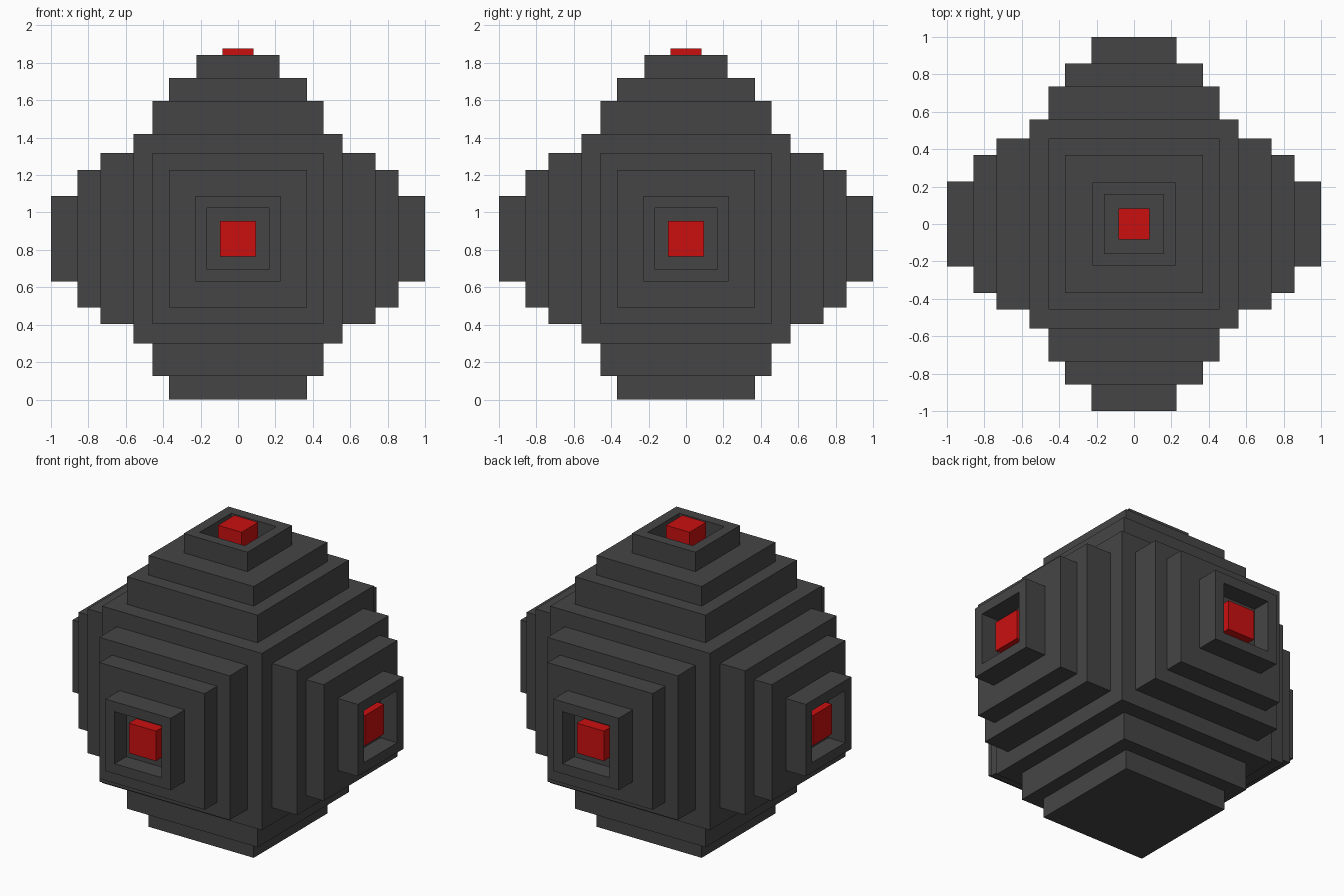
import bpy, bmesh
from math import pi
from mathutils import Matrix, Vector

if "Cube" in bpy.data.objects:
    bpy.data.objects.remove(bpy.data.objects["Cube"])

CENTRE = Vector((0, 0, 0.86))

dark = bpy.data.materials.new("dark_grey")
dark.diffuse_color = (0.06, 0.06, 0.06, 1)
dark.use_nodes = True
dark.node_tree.nodes["Principled BSDF"].inputs["Base Color"].default_value = dark.diffuse_color
red = bpy.data.materials.new("red")
red.diffuse_color = (0.6, 0.005, 0.005, 1)
red.use_nodes = True
red.node_tree.nodes["Principled BSDF"].inputs["Base Color"].default_value = red.diffuse_color


def stepped(name, rings, rot, mat, cap_base=False):
    """Square rings (half width, distance from centre) joined along local z."""
    bm = bmesh.new()
    loops = [[bm.verts.new((sx * h, sy * h, d))
              for sx, sy in ((-1, -1), (1, -1), (1, 1), (-1, 1))]
             for h, d in rings]
    for a, b in zip(loops, loops[1:]):
        for i in range(4):
            j = (i + 1) % 4
            bm.faces.new((a[i], a[j], b[j], b[i]))
    bm.faces.new(loops[-1])
    if cap_base:
        bm.faces.new(loops[0][::-1])
    bm.transform(Matrix.Translation(CENTRE) @ rot)
    mesh = bpy.data.meshes.new(name)
    bm.to_mesh(mesh)
    bm.free()
    mesh.materials.append(mat)
    ob = bpy.data.objects.new(name, mesh)
    bpy.context.collection.objects.link(ob)
    return ob


# Central cube
upright = Matrix.Identity(4)
stepped("core", [(0.56, -0.56), (0.56, 0.56)], upright, dark, True)

# Two wide steps shared by all six sides
steps = [(0.457, 0.56), (0.457, 0.735), (0.368, 0.735), (0.368, 0.859)]

# Four side arms, each with a socket and a recessed red button
side = steps + [(0.228, 0.859), (0.228, 1.0), (0.165, 1.0), (0.165, 0.882)]
for k, label in enumerate(("front", "right", "back", "left")):
    rot = Matrix.Rotation(k * pi / 2, 4, 'Z') @ Matrix.Rotation(pi / 2, 4, 'X')
    stepped(label + "_arm", side, rot, dark)
    stepped(label + "_button", [(0.095, 0.882), (0.095, 0.957)], rot, red)

# Top arm with a protruding button
top = steps + [(0.223, 0.859), (0.223, 0.982), (0.158, 0.982), (0.158, 0.88)]
stepped("top_arm", top, upright, dark)
stepped("top_button", [(0.083, 0.88), (0.083, 1.018)], upright, red)

# Plain stepped foot
stepped("foot", steps[:3] + [(0.368, 0.86)], Matrix.Rotation(pi, 4, 'X'), dark)
